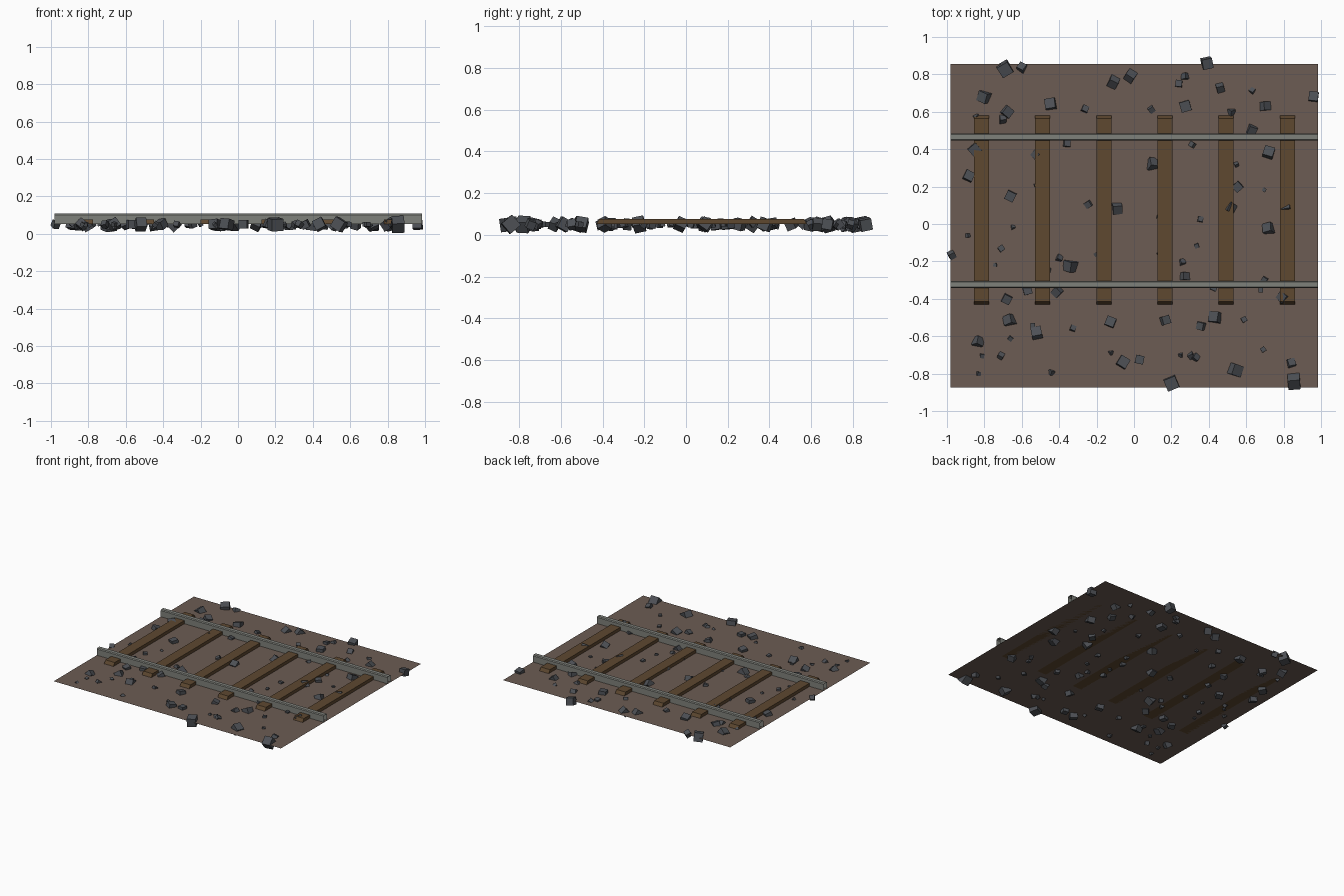
import bpy, bmesh, math, random
from mathutils import Euler, Matrix, Vector

if "Cube" in bpy.data.objects:
    bpy.data.objects.remove(bpy.data.objects["Cube"])

random.seed(7)
GROUND_Z = 0.052


def srgb(r, g, b):
    return tuple(((c / 255 + 0.055) / 1.055) ** 2.4 for c in (r, g, b)) + (1.0,)


def material(name, rgb):
    m = bpy.data.materials.new(name)
    m.diffuse_color = srgb(*rgb)
    m.use_nodes = True
    m.node_tree.nodes["Principled BSDF"].inputs["Base Color"].default_value = m.diffuse_color
    return m


earth = material("brown earth", (108, 92, 83))
wood = material("sleeper wood", (94, 72, 48))
steel = material("rail grey", (127, 129, 123))
stone = material("dark stone", (77, 80, 85))


def finish(name, bm, mat):
    me = bpy.data.meshes.new(name)
    bm.to_mesh(me)
    bm.free()
    ob = bpy.data.objects.new(name, me)
    bpy.context.collection.objects.link(ob)
    me.materials.append(mat)
    return ob


# flat bed of earth
bm = bmesh.new()
bm.faces.new([bm.verts.new((x, y, GROUND_Z)) for x, y in
              ((-0.98, -0.875), (0.983, -0.875), (0.983, 0.855), (-0.98, 0.855))])
finish("earth_bed", bm, earth)

# wooden sleepers, with sloped ends
for i in range(6):
    bm = bmesh.new()
    bmesh.ops.create_cube(bm, size=1)
    for v in bm.verts:
        half_len = 0.49 if v.co.z > 0 else 0.505
        v.co = Vector((v.co.x * 0.08, math.copysign(half_len, v.co.y), v.co.z * 0.025))
    ob = finish(f"sleeper_{i + 1}", bm, wood)
    ob.location = (-0.815 + i * 0.327, 0.075, GROUND_Z + 0.0125)

# rails: open-ended profile run along x
for name, y in (("rail_back", 0.4645), ("rail_front", -0.3235)):
    bm = bmesh.new()
    profile = [(-0.019, GROUND_Z), (-0.019, 0.1), (-0.014, 0.107),
               (0.014, 0.107), (0.019, 0.1), (0.019, GROUND_Z)]
    rows = [[bm.verts.new((x, y + py, z)) for py, z in profile] for x in (-0.98, 0.983)]
    for k in range(len(profile) - 1):
        bm.faces.new((rows[0][k], rows[1][k], rows[1][k + 1], rows[0][k + 1]))
    bmesh.ops.recalc_face_normals(bm, faces=bm.faces)
    if max(bm.faces, key=lambda f: f.calc_center_median().z).normal.z < 0:
        bmesh.ops.reverse_faces(bm, faces=bm.faces)
    finish(name, bm, steel)

# larger ballast stones: x, y, size
STONES = [
    (-.69, .83, .065), (-.60, .835, .04), (-.80, .68, .055), (-.68, .60, .05),
    (-.445, .64, .055), (-.11, .76, .05), (-.02, .79, .05), (.39, .86, .055),
    (.24, .75, .035), (.46, .73, .04), (.275, .63, .055), (.70, .63, .045),
    (.96, .68, .05), (.63, .505, .045), (.72, .38, .055), (-.85, .40, .055),
    (-.885, .255, .05), (-.52, .37, .04), (-.36, .43, .035), (.10, .32, .05),
    (-.66, .15, .05), (-.09, .085, .05), (.51, .09, .05), (.555, .20, .045),
    (.72, -.025, .05), (.815, .09, .05), (-.975, -.165, .035), (-.34, -.225, .055),
    (.27, -.28, .04), (.80, -.39, .05), (-.68, -.40, .045), (-.57, -.355, .045),
    (-.41, -.36, .045), (-.665, -.515, .05), (-.835, -.63, .045), (-.52, -.585, .055),
    (-.125, -.525, .05), (.165, -.515, .045), (.435, -.50, .055), (.36, -.545, .04),
    (-.06, -.74, .055), (.03, -.725, .045), (.20, -.85, .065), (.54, -.78, .06),
    (.855, -.84, .065), (.84, -.745, .04),
]
# small stones scattered between them
SMALL = [(random.uniform(-0.93, 0.93), random.uniform(-0.8, 0.8), random.uniform(0.018, 0.034))
         for _ in range(48)]

bm = bmesh.new()
for x, y, s in STONES + SMALL:
    rot = Euler([random.uniform(0, math.tau) for _ in range(3)]).to_matrix().to_4x4()
    new = bmesh.ops.create_cube(bm, size=s, matrix=rot)["verts"]
    drop = -min(v.co.z for v in new)
    bmesh.ops.translate(bm, verts=new, vec=(x, y, max(0.05, drop)))
finish("ballast_stones", bm, stone)
